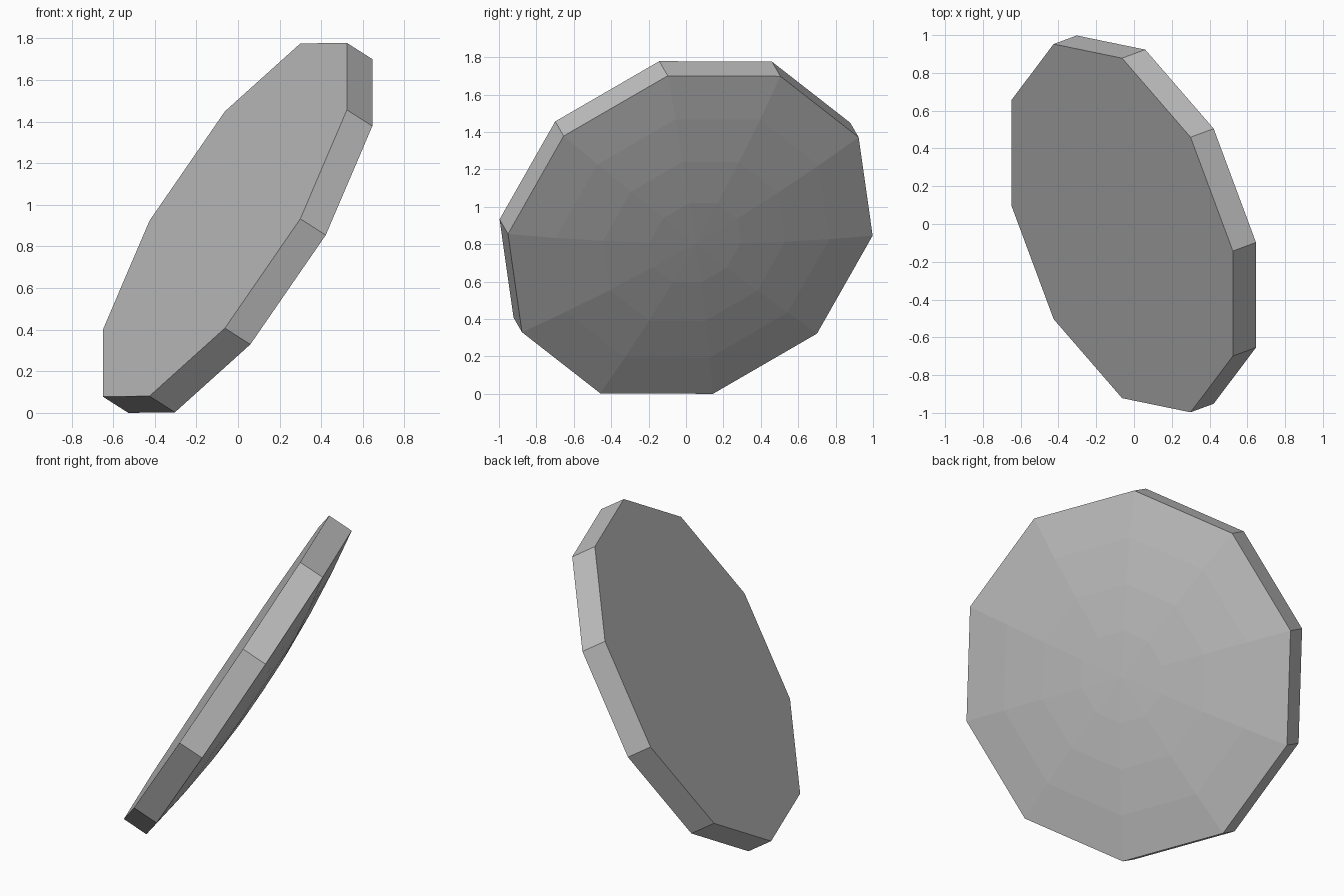
import bpy, bmesh
from math import cos, sin, radians
from mathutils import Vector, Matrix

cube = bpy.data.objects.get("Cube")
if cube:
    bpy.data.objects.remove(cube, do_unlink=True)

SIDES, RINGS = 10, 4
RADIUS, THICKNESS, BULGE = 1.04, 0.152, 0.09

# Plain grey
grey = bpy.data.materials.new("plain grey")
grey.use_nodes = True
colour = (0.52, 0.52, 0.52, 1)
grey.diffuse_color = colour
grey.node_tree.nodes["Principled BSDF"].inputs["Base Color"].default_value = colour

bm = bmesh.new()


def ring(radius, height):
    angles = [radians(18 + 360 * i / SIDES) for i in range(SIDES)]
    return [bm.verts.new((radius * cos(a), radius * sin(a), height)) for a in angles]


def bridge(lower, upper):
    for i in range(SIDES):
        j = (i + 1) % SIDES
        bm.faces.new((lower[i], lower[j], upper[j], upper[i]))


# Flat side and rim
flat = ring(RADIUS, 0)
bm.faces.new(flat[::-1])
current = ring(RADIUS, THICKNESS)
bridge(flat, current)

# Shallow domed side, in even rings towards the apex
for k in range(RINGS - 1, 0, -1):
    t = k / RINGS
    inner = ring(RADIUS * t, THICKNESS + BULGE * (1 - t * t))
    bridge(current, inner)
    current = inner
apex = bm.verts.new((0, 0, THICKNESS + BULGE))
for i in range(SIDES):
    bm.faces.new((current[i], current[(i + 1) % SIDES], apex))

# Tilt the disc so that the dome points right, back and down
normal = Vector((0.805, 0.297, -0.513)).normalized()
across = (Vector((1, 0, 0)) - normal * normal.x).normalized()
up = normal.cross(across)
tilt = Matrix((across, up, normal)).transposed().to_4x4()
bm.transform(Matrix.Translation((-0.063, -0.022, 0.949)) @ tilt)
bmesh.ops.recalc_face_normals(bm, faces=bm.faces)
lowest = min(v.co.z for v in bm.verts)
bmesh.ops.translate(bm, verts=bm.verts, vec=(0, 0, -lowest))

mesh = bpy.data.meshes.new("domed_disc")
bm.to_mesh(mesh)
bm.free()
mesh.materials.append(grey)
disc = bpy.data.objects.new("domed_disc", mesh)
bpy.context.collection.objects.link(disc)
